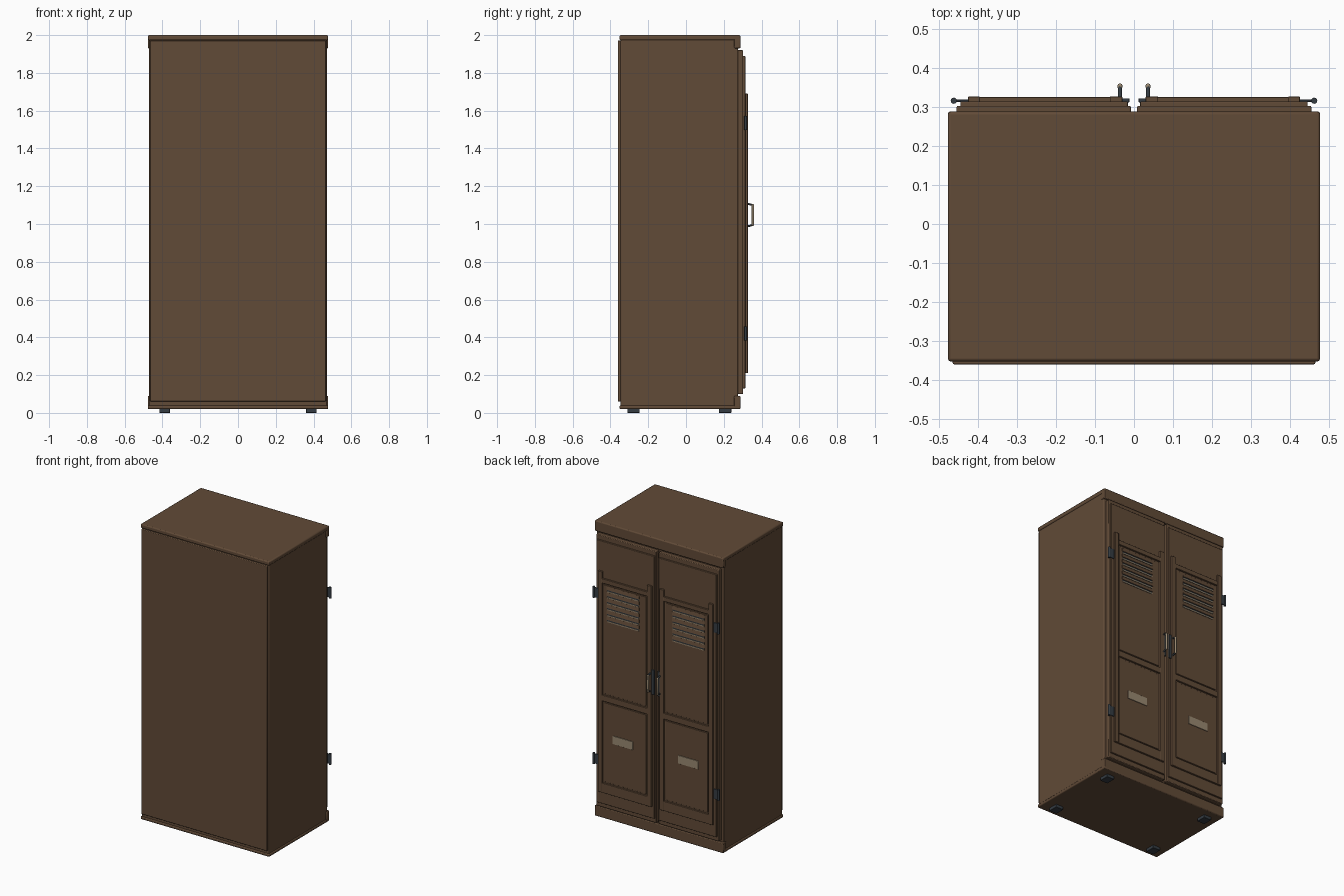
import bpy
import math
from mathutils import Vector

if "Cube" in bpy.data.objects:
    bpy.data.objects.remove(bpy.data.objects["Cube"], do_unlink=True)


def material(name, color):
    m = bpy.data.materials.new(name)
    m.use_nodes = True
    m.diffuse_color = (*color, 1)
    m.node_tree.nodes["Principled BSDF"].inputs["Base Color"].default_value = (*color, 1)
    return m


BROWN = material("brown_paint", (0.12, 0.069, 0.038))
STEEL = material("dark_steel", (0.035, 0.045, 0.055))
TAN = material("tan_metal", (0.32, 0.25, 0.165))


def finish(ob, name, mat, bevel):
    ob.name = name
    ob.data.materials.append(mat)
    if bevel:
        mod = ob.modifiers.new("soft_edges", "BEVEL")
        mod.width = bevel
        mod.segments = 2
    bpy.ops.object.shade_smooth_by_angle(angle=math.radians(35))
    return ob


def box(name, x, y, z, mat=BROWN, bevel=0.002, tilt=0):
    """Box from (low, high) ranges on each axis."""
    low, high = Vector((x[0], y[0], z[0])), Vector((x[1], y[1], z[1]))
    bpy.ops.mesh.primitive_cube_add(size=1, location=(low + high) / 2)
    ob = bpy.context.object
    size = high - low
    for v in ob.data.vertices:
        v.co = v.co * size
    ob.rotation_euler.x = tilt
    return finish(ob, name, mat, bevel)


def rod(name, start, end, radius, mat):
    a, b = Vector(start), Vector(end)
    bpy.ops.mesh.primitive_cylinder_add(vertices=12, radius=radius, depth=(b - a).length,
                                        location=(a + b) / 2)
    ob = bpy.context.object
    ob.rotation_euler = (b - a).to_track_quat("Z", "Y").to_euler()
    return finish(ob, name, mat, 0)


# Cabinet shell
box("cabinet_body", (-0.472, 0.472), (-0.347, 0.275), (0.03, 1.98), bevel=0.006)
box("top_cap", (-0.477, 0.477), (-0.352, 0.288), (1.972, 2), bevel=0.007)
box("top_front_lip", (-0.477, 0.477), (0.255, 0.288), (1.93, 1.99), bevel=0.005)
box("base_plate", (-0.477, 0.477), (-0.352, 0.288), (0.02, 0.04), bevel=0.006)
box("base_front_lip", (-0.477, 0.477), (0.255, 0.288), (0.025, 0.09), bevel=0.005)
box("back_panel", (-0.465, 0.465), (-0.36, -0.34), (0.06, 1.972), bevel=0.004)

# Feet
for x in (-0.388, 0.388):
    for y in (-0.278, 0.207):
        box("foot", (x - 0.028, x + 0.028), (y - 0.033, y + 0.033), (0, 0.03), STEEL, 0.003)

for side, label in ((1, "left"), (-1, "right")):
    def span(a, b):
        return (a, b) if side > 0 else (-b, -a)

    def part(name, x, y, z, mat=BROWN, bevel=0.002, tilt=0):
        return box(label + "_" + name, span(*x), y, z, mat, bevel, tilt)

    # Door slab and stepped face
    part("door_slab", (0.008, 0.455), (0.27, 0.303), (0.1, 1.92), bevel=0.004)
    part("door_face", (0.016, 0.445), (0.3, 0.314), (0.13, 1.89), bevel=0.003)

    # Raised frame with sunken panels
    part("inner_stile", (0.03, 0.062), (0.31, 0.327), (0.21, 1.69))
    part("outer_stile", (0.395, 0.425), (0.31, 0.327), (0.21, 1.69))
    for low, high in ((0.21, 0.275), (0.825, 0.865), (1.615, 1.645)):
        part("cross_rail", (0.06, 0.397), (0.31, 0.326), (low, high))
    for low, high in ((0.285, 0.815), (0.875, 1.605)):
        part("sunken_panel", (0.072, 0.385), (0.31, 0.32), (low, high))

    # Louvred vent
    for i in range(6):
        z = 1.365 + i * 0.04
        part("vent_slot", (0.125, 0.36), (0.318, 0.3215), (z - 0.003, z + 0.015), STEEL, 0)
        part("vent_edge", (0.125, 0.36), (0.318, 0.3235), (z - 0.003, z + 0.004), TAN, 0)
        part("vent_fin", (0.122, 0.363), (0.319, 0.323), (z + 0.012, z + 0.034), bevel=0,
             tilt=math.radians(12))

    # Name plate
    part("name_plate", (0.168, 0.318), (0.318, 0.324), (0.555, 0.61), TAN, 0.001)

    # Hinges
    for z in (0.42, 1.535):
        part("hinge_leaf", (0.425, 0.46), (0.313, 0.319), (z - 0.033, z + 0.033), STEEL, 0.001)
        rod(label + "_hinge_pin", (side * 0.462, 0.316, z - 0.037),
            (side * 0.462, 0.316, z + 0.037), 0.008, STEEL)

    # Handle with backing plate
    part("handle_plate", (0.012, 0.042), (0.312, 0.322), (0.965, 1.13), STEEL, 0.001)
    for z, grip_z in ((0.985, 0.995), (1.11, 1.1)):
        rod(label + "_handle_post", (side * 0.036, 0.318, z), (side * 0.036, 0.353, grip_z),
            0.005, STEEL)
    part("handle_grip", (0.03, 0.042), (0.346, 0.36), (0.99, 1.105), TAN, 0.004)
